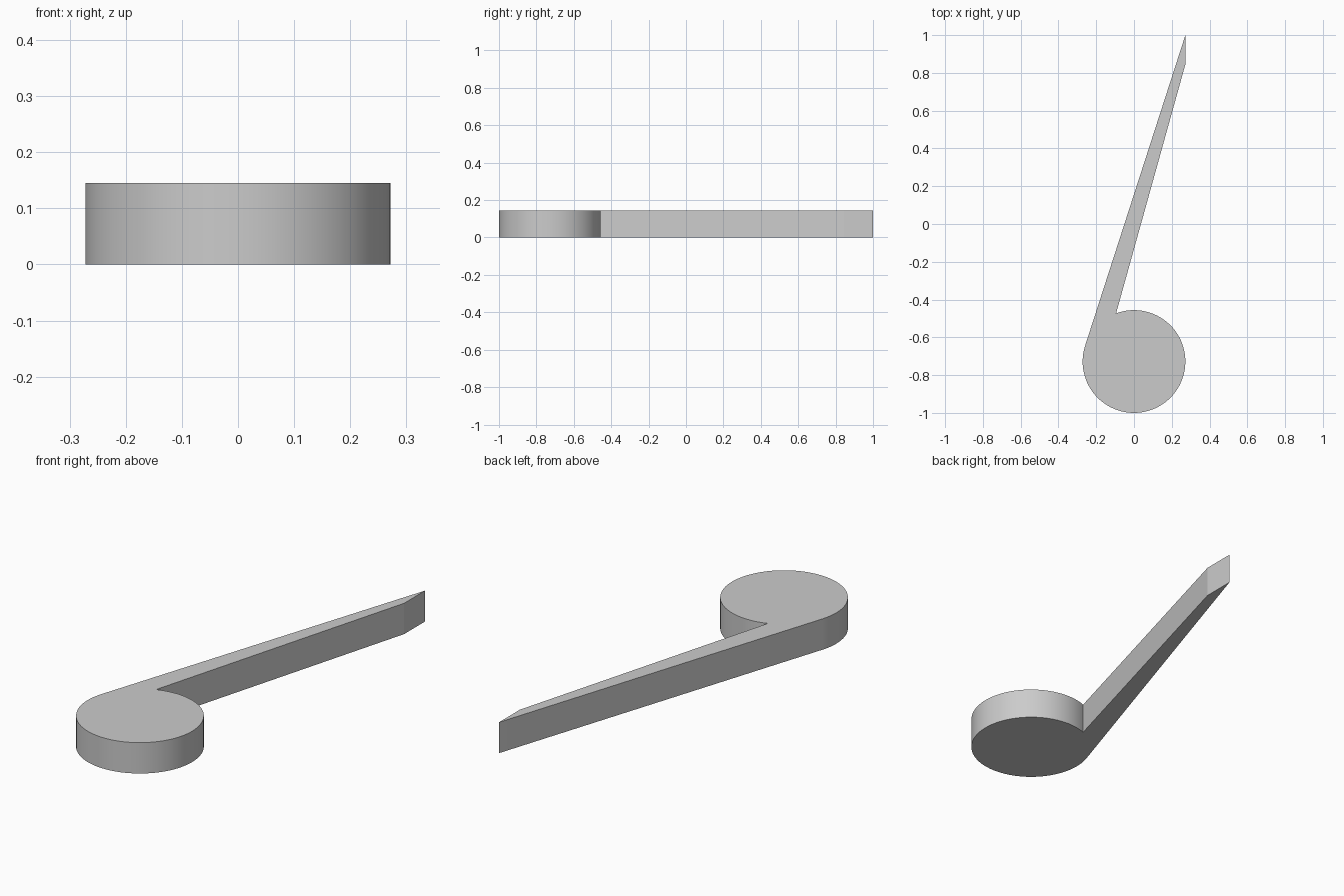
import bpy, bmesh, math

cube = bpy.data.objects.get("Cube")
if cube:
    bpy.data.objects.remove(cube, do_unlink=True)

RADIUS, HEIGHT, CENTRE_Y = 0.272, 0.145, -0.728
TIP = (RADIUS, 1.0)
STEPS = 72

grey = bpy.data.materials.new("plain grey")
grey.use_nodes = True
colour = (0.6, 0.6, 0.6, 1)
grey.diffuse_color = colour
grey.node_tree.nodes["Principled BSDF"].inputs["Base Color"].default_value = colour

# Round head: the arc starts where the outer arm edge is tangent to it
dx, dy = TIP[0], TIP[1] - CENTRE_Y
start = math.atan2(dy, dx) + math.acos(RADIUS / math.hypot(dx, dy))
end = math.radians(360 + 110.4)
outline = []
for i in range(STEPS + 1):
    a = start + (end - start) * i / STEPS
    outline.append((RADIUS * math.cos(a), CENTRE_Y + RADIUS * math.sin(a)))

# Tapered arm with a slanted tip
outline += [(RADIUS, 0.845), TIP]

# Extrude the whole outline into a solid plate
bm = bmesh.new()
base = bm.faces.new([bm.verts.new((x, y, 0)) for x, y in outline])
top = bmesh.ops.extrude_face_region(bm, geom=[base], use_keep_orig=True)
bmesh.ops.translate(bm, vec=(0, 0, HEIGHT),
                    verts=[v for v in top["geom"] if isinstance(v, bmesh.types.BMVert)])
bmesh.ops.recalc_face_normals(bm, faces=bm.faces[:])
mesh = bpy.data.meshes.new("round_head_with_arm")
bm.to_mesh(mesh)
bm.free()
mesh.materials.append(grey)
plate = bpy.data.objects.new("round_head_with_arm", mesh)
bpy.context.collection.objects.link(plate)

# Smooth curved wall, sharp rims and corners
bpy.ops.object.select_all(action="DESELECT")
plate.select_set(True)
bpy.context.view_layer.objects.active = plate
bpy.ops.object.shade_smooth_by_angle(angle=math.radians(15))
